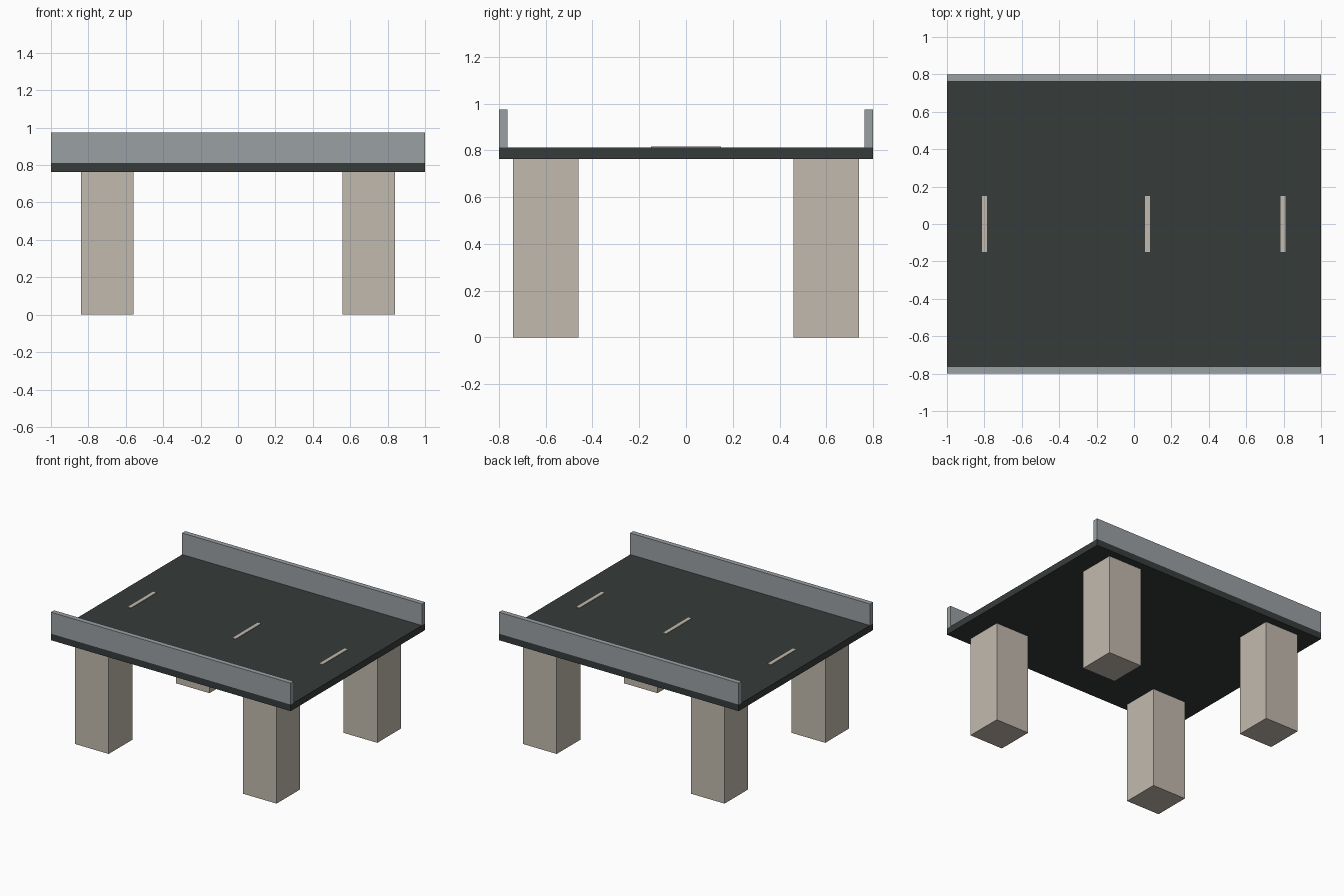
import bpy
import bmesh

cube = bpy.data.objects.get("Cube")
if cube:
    bpy.data.objects.remove(cube, do_unlink=True)


def material(name, rgb):
    m = bpy.data.materials.new(name)
    m.use_nodes = True
    m.diffuse_color = (*rgb, 1)
    bsdf = next(n for n in m.node_tree.nodes if n.type == 'BSDF_PRINCIPLED')
    bsdf.inputs["Base Color"].default_value = (*rgb, 1)
    return m


def box(name, low, high, mat):
    """Box between two opposite corners."""
    bm = bmesh.new()
    bmesh.ops.create_cube(bm, size=1)
    for v in bm.verts:
        v.co = [(a + b) / 2 + c * (b - a) for a, b, c in zip(low, high, v.co)]
    mesh = bpy.data.meshes.new(name)
    bm.to_mesh(mesh)
    bm.free()
    mesh.materials.append(mat)
    obj = bpy.data.objects.new(name, mesh)
    bpy.context.scene.collection.objects.link(obj)
    return obj


asphalt = material("dark asphalt", (0.037, 0.045, 0.044))
concrete = material("warm concrete", (0.54, 0.49, 0.42))
steel = material("grey barrier", (0.323, 0.352, 0.371))

DECK_BASE, DECK_TOP, RAIL_TOP = 0.763, 0.812, 0.974

# Road deck
box("deck", (-1, -0.8, DECK_BASE), (1, 0.8, DECK_TOP), asphalt)

# Side barriers along the front and back edges
box("front_barrier", (-1, -0.8, DECK_TOP), (1, -0.763, RAIL_TOP), steel)
box("back_barrier", (-1, 0.763, DECK_TOP), (1, 0.8, RAIL_TOP), steel)

# Four square piers
for side, x in (("right", -0.7), ("left", 0.7)):
    for end, y in (("front", -0.6), ("back", 0.6)):
        box(f"{end}_{side}_pier", (x - 0.14, y - 0.14, 0),
            (x + 0.14, y + 0.14, DECK_BASE), concrete)

# Painted lane dashes
for name, x in (("right", -0.8), ("middle", 0.073), ("left", 0.797)):
    box(f"{name}_lane_dash", (x - 0.0135, -0.15, DECK_TOP),
        (x + 0.0135, 0.15, DECK_TOP + 0.004), concrete)
